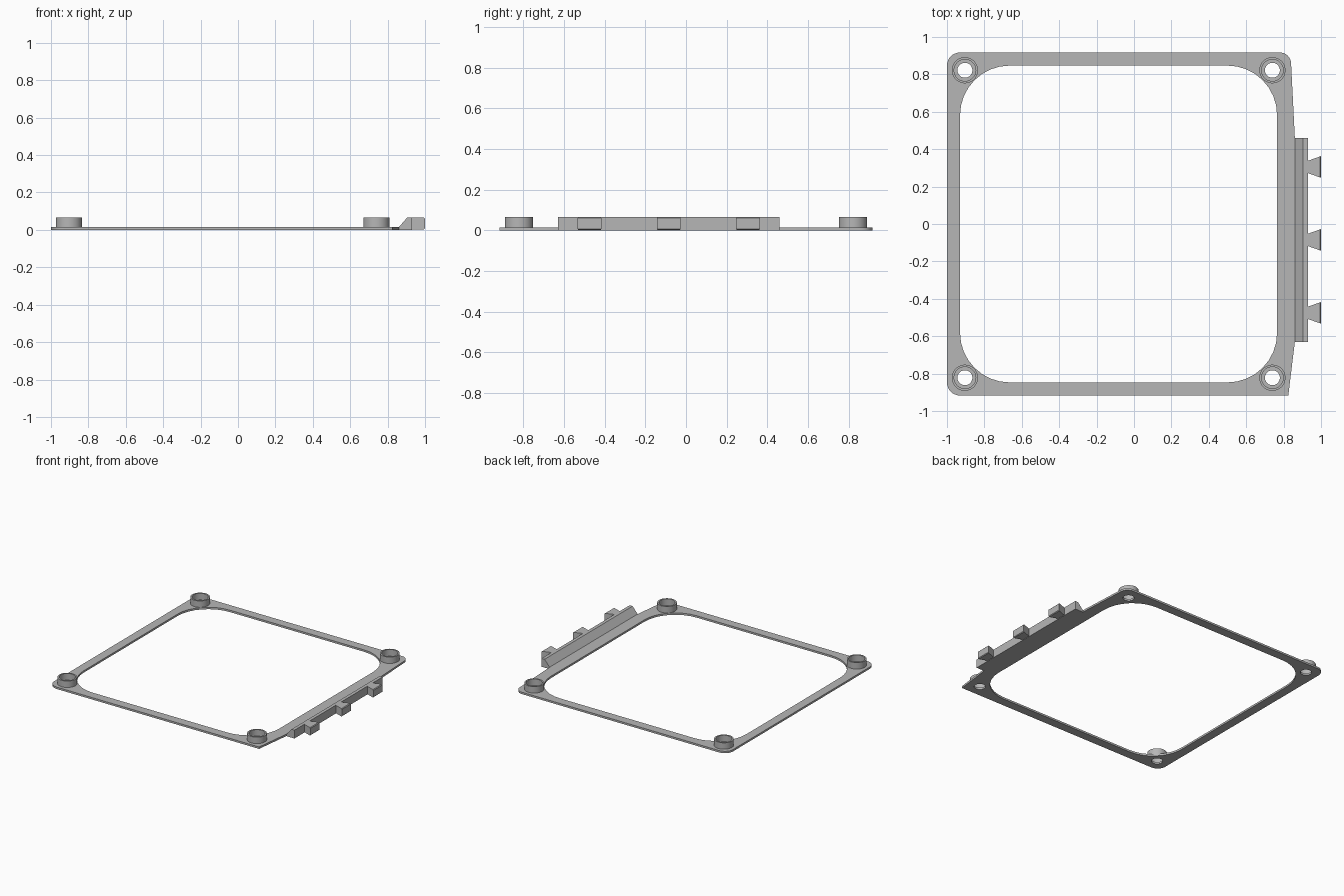
import bpy, bmesh
from math import sin, cos, pi
from mathutils import Vector

cube = bpy.data.objects.get("Cube")
if cube:
    bpy.data.objects.remove(cube, do_unlink=True)

grey = bpy.data.materials.new("plain grey")
grey.use_nodes = True
colour = (0.47, 0.47, 0.47, 1)
grey.diffuse_color = colour
grey.node_tree.nodes["Principled BSDF"].inputs["Base Color"].default_value = colour

PLATE, TOP = 0.015, 0.065
HOLE_X, HOLE_Y = (-0.904, 0.74), 0.822


def arc(cx, cy, r, start, end, steps):
    """Points on an arc, angles in quarter turns."""
    angles = [(start + (end - start) * i / steps) * pi / 2 for i in range(steps + 1)]
    return [(cx + r * cos(a), cy + r * sin(a)) for a in angles]


def circle(cx, cy, r):
    return arc(cx, cy, r, 0, 4, 40)[:-1]


def rounded_rect(x0, x1, y0, y1, r, steps):
    corners = [(x1 - r, y1 - r), (x0 + r, y1 - r), (x0 + r, y0 + r), (x1 - r, y0 + r)]
    return [p for i, (x, y) in enumerate(corners) for p in arc(x, y, r, i, i + 1, steps)]


def sheet(name, outlines, z0, z1):
    """Solid slab from an outline with holes."""
    curve = bpy.data.curves.new(name, "CURVE")
    curve.dimensions, curve.fill_mode = "2D", "BOTH"
    curve.extrude = (z1 - z0) / 2
    for pts in outlines:
        spline = curve.splines.new("POLY")
        spline.points.add(len(pts) - 1)
        for point, (x, y) in zip(spline.points, pts):
            point.co = (x, y, 0, 1)
        spline.use_cyclic_u = True
    obj = bpy.data.objects.new(name, curve)
    obj.location.z = (z0 + z1) / 2
    bpy.context.collection.objects.link(obj)
    bpy.ops.object.select_all(action="DESELECT")
    obj.select_set(True)
    bpy.context.view_layer.objects.active = obj
    bpy.ops.object.convert(target="MESH")
    obj = bpy.context.object
    obj.data.materials.clear()
    obj.data.materials.append(grey)
    bm = bmesh.new()
    bm.from_mesh(obj.data)
    bmesh.ops.remove_doubles(bm, verts=bm.verts, dist=0.0001)
    bmesh.ops.recalc_face_normals(bm, faces=bm.faces)
    bm.to_mesh(obj.data)
    bm.free()
    bpy.ops.object.shade_smooth_by_angle(angle=pi / 6)


def prism(name, section, direction, bevel_x=None):
    """Straight solid from a 3D section, with optional softened end edges."""
    bm = bmesh.new()
    face = bm.faces.new([bm.verts.new(p) for p in section])
    new = bmesh.ops.extrude_face_region(bm, geom=[face])["geom"]
    bmesh.ops.translate(bm, vec=Vector(direction),
                        verts=[v for v in new if isinstance(v, bmesh.types.BMVert)])
    bmesh.ops.recalc_face_normals(bm, faces=bm.faces)
    if bevel_x:
        edges = [e for e in bm.edges if all(v.co.x > bevel_x for v in e.verts)
                 and abs(e.verts[0].co.z - e.verts[1].co.z) < 0.001]
        bmesh.ops.bevel(bm, geom=edges, offset=0.005, segments=1, affect="EDGES")
    mesh = bpy.data.meshes.new(name)
    bm.to_mesh(mesh)
    bm.free()
    mesh.materials.append(grey)
    bpy.context.collection.objects.link(bpy.data.objects.new(name, mesh))


# Thin frame plate: three rounded corners, one square, widened beside the rail
outer = (arc(0.78, 0.857, 0.06, 0, 1, 8) + arc(-0.93, 0.847, 0.07, 1, 2, 8)
         + arc(-0.93, -0.847, 0.07, 2, 3, 8)
         + [(0.825, -0.917), (0.86, -0.63), (0.86, 0.46)])
inner = rounded_rect(-0.93, 0.765, -0.847, 0.847, 0.265, 8)
centres = [(x, y) for x in HOLE_X for y in (-HOLE_Y, HOLE_Y)]
sheet("frame_plate", [outer, inner] + [circle(x, y, 0.04) for x, y in centres], 0, PLATE)

# Raised collars around the corner holes
for i, (x, y) in enumerate(centres):
    sheet(f"corner_collar_{i + 1}", [circle(x, y, 0.07), circle(x, y, 0.058)], PLATE, TOP)

# Side rail with a sloping inner face
rail = [(0.86, 0), (0.93, 0), (0.93, TOP), (0.904, TOP), (0.86, PLATE)]
prism("side_rail", [(x, -0.63, z) for x, z in rail], (0, 1.09, 0))

# Flared connector tabs on the rail
for i, y in enumerate((-0.475, -0.085, 0.305)):
    tab = [(0.93, -0.033), (1.0, -0.058), (1.0, 0.058), (0.93, 0.033)]
    prism(f"connector_tab_{i + 1}", [(x, y + dy, 0.003) for x, dy in tab],
          (0, 0, TOP - 0.003), bevel_x=0.99)
